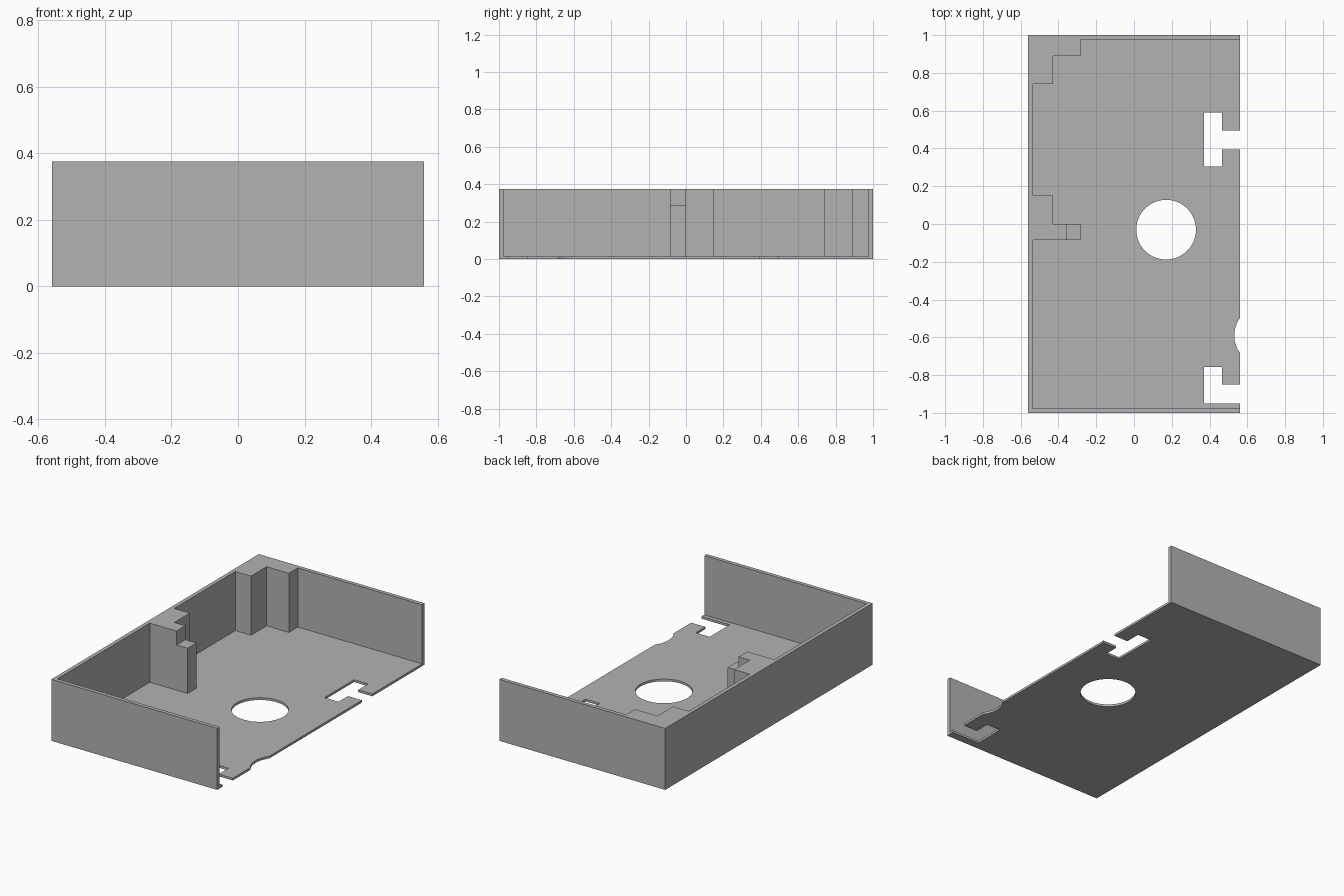
import bpy, bmesh
from math import cos, sin, tau, radians

if "Cube" in bpy.data.objects:
    bpy.data.objects.remove(bpy.data.objects["Cube"])

W, L, H = 0.56, 1.0, 0.375      # half width, half length, height
FLOOR, WALL = 0.014, 0.024      # sheet thicknesses
OUT = 0.8                       # cutters overshoot the open side to here


def prism(name, outline, z0, z1):
    """Extrude a closed xy outline from z0 to z1."""
    bm = bmesh.new()
    face = bm.faces.new([bm.verts.new((x, y, z0)) for x, y in outline])
    top = bmesh.ops.extrude_face_region(bm, geom=[face])["geom"]
    verts = [v for v in top if isinstance(v, bmesh.types.BMVert)]
    bmesh.ops.translate(bm, verts=verts, vec=(0, 0, z1 - z0))
    bmesh.ops.recalc_face_normals(bm, faces=bm.faces)
    mesh = bpy.data.meshes.new(name)
    bm.to_mesh(mesh)
    bm.free()
    obj = bpy.data.objects.new(name, mesh)
    bpy.context.collection.objects.link(obj)
    return obj


def rect(x0, x1, y0, y1):
    return [(x0, y0), (x1, y0), (x1, y1), (x0, y1)]


def circle(x, y, r, n=64):
    return [(x + r * cos(tau * i / n), y + r * sin(tau * i / n)) for i in range(n)]


def slot(y0, y1, gap0, gap1):
    """Slot in the floor with a narrower mouth through the open edge."""
    x0, x1 = 0.37, 0.465
    pts = [(x0, y0), (x1, y0), (x1, gap0), (OUT, gap0),
           (OUT, gap1), (x1, gap1), (x1, y1), (x0, y1)]
    return [p for i, p in enumerate(pts) if p != pts[i - 1]]


# Solid tray block
tray = prism("tray", rect(-W, W, -L, L), 0, H)
grey = bpy.data.materials.new("plain grey")
grey.use_nodes = True
grey.diffuse_color = (0.45, 0.45, 0.45, 1)
grey.node_tree.nodes["Principled BSDF"].inputs["Base Color"].default_value = grey.diffuse_color
tray.data.materials.append(grey)

# Cavity outline leaves three walls, the side bracket and the stepped corner
side, end = -W + WALL, L - WALL
cavity = [(OUT, -end), (side, -end), (side, -0.085), (-0.28, -0.085),
          (-0.28, 0), (-0.43, 0), (-0.43, 0.15), (side, 0.15),
          (side, 0.74), (-0.43, 0.74), (-0.43, 0.89), (-0.28, 0.89),
          (-0.28, end), (OUT, end)]

cutters = [
    prism("cavity_cutter", cavity, FLOOR, H + 0.1),
    # Lowered tip of the bracket
    prism("bracket_step_cutter", rect(-0.355, -0.2, -0.12, 0.05), 0.29, H + 0.1),
]

# Floor openings: round hole, curved edge relief and two slots
openings = {
    "round_hole_cutter": circle(0.17, -0.03, 0.158),
    "edge_relief_cutter": circle(0.689, -0.59, 0.158),
    "back_slot_cutter": slot(0.305, 0.59, 0.395, 0.495),
    "front_slot_cutter": slot(-0.95, -0.757, -0.95, -0.85),
}
cutters += [prism(name, pts, -0.1, FLOOR + 0.1) for name, pts in openings.items()]

bpy.context.view_layer.objects.active = tray
for cutter in cutters:
    cutter.hide_render = True
    mod = tray.modifiers.new(cutter.name, "BOOLEAN")
    mod.operation, mod.solver, mod.object = "DIFFERENCE", "EXACT", cutter
    bpy.ops.object.modifier_apply(modifier=mod.name)
    bpy.data.objects.remove(cutter)

bpy.ops.object.select_all(action="DESELECT")
tray.select_set(True)
bpy.ops.object.shade_smooth_by_angle(angle=radians(30))
